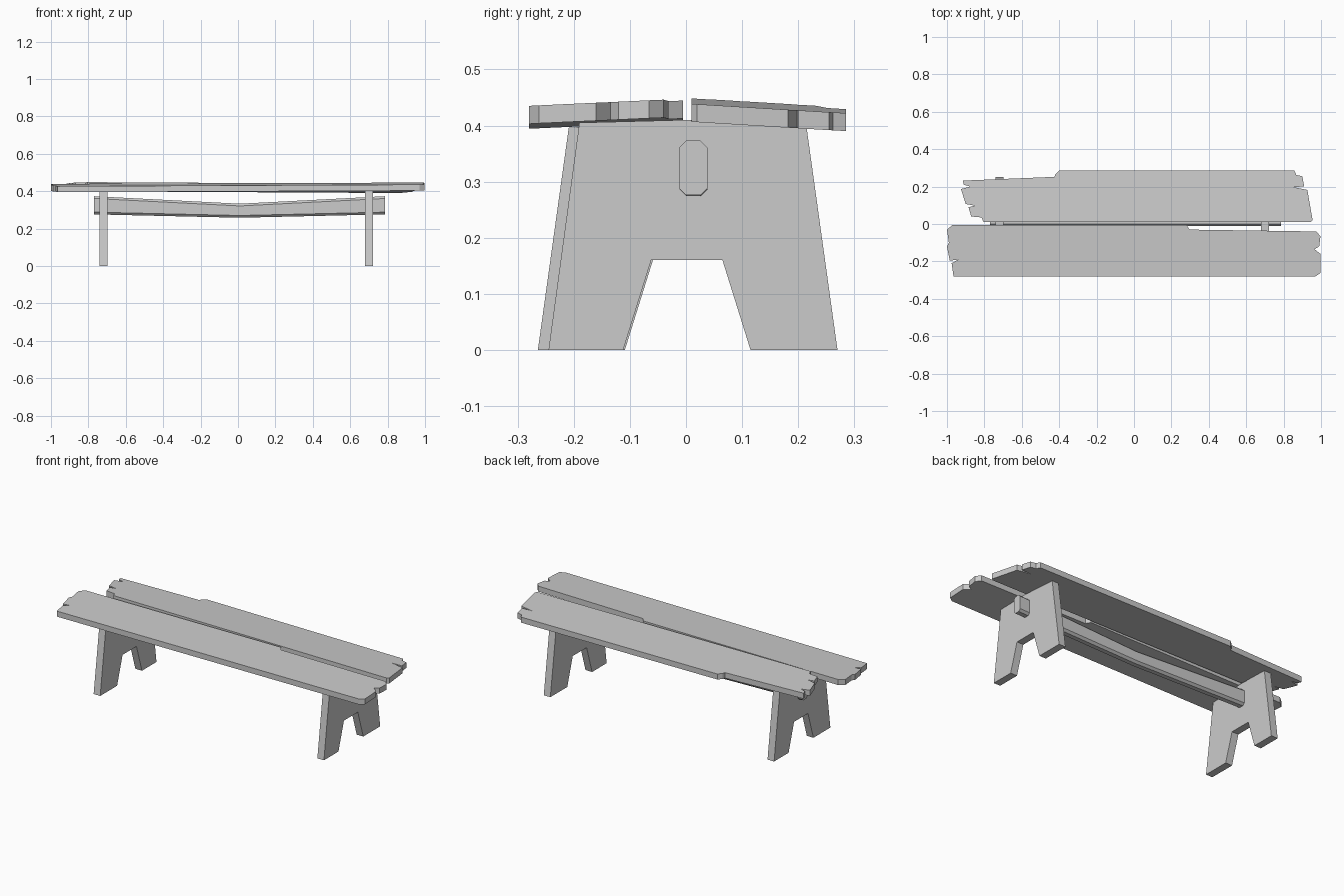
import bpy
import bmesh
from mathutils import Vector

default_cube = bpy.data.objects.get("Cube")
if default_cube:
    bpy.data.objects.remove(default_cube, do_unlink=True)

# Single plain grey material
grey = bpy.data.materials.new("plain_grey")
grey.use_nodes = True
colour = (0.6, 0.6, 0.6, 1.0)
grey.diffuse_color = colour
grey.node_tree.nodes["Principled BSDF"].inputs["Base Color"].default_value = colour


def finish(name, mesh_builder):
    """Turn a bmesh into a named, flat shaded object."""
    bmesh.ops.recalc_face_normals(mesh_builder, faces=mesh_builder.faces)
    mesh = bpy.data.meshes.new(name)
    mesh_builder.to_mesh(mesh)
    mesh_builder.free()
    mesh.materials.append(grey)
    part = bpy.data.objects.new(name, mesh)
    bpy.context.collection.objects.link(part)
    return part


def extrude_outline(name, points, offset):
    """Fill an outline and extrude it into a solid slab."""
    bm = bmesh.new()
    face = bm.faces.new([bm.verts.new(p) for p in points])
    result = bmesh.ops.extrude_face_region(bm, geom=[face])
    moved = [v for v in result["geom"] if isinstance(v, bmesh.types.BMVert)]
    bmesh.ops.translate(bm, verts=moved, vec=Vector(offset))
    return finish(name, bm)


def plank(name, outline, height, slope_x, slope_y, thickness=0.032):
    """Slightly tilted board with a broken outline."""
    top = [(x, y, height + slope_x * x + slope_y * y) for x, y in outline]
    return extrude_outline(name, top, (0, 0, -thickness))


# Seat boards with chipped, split ends
front_outline = [
    (-1, -.03), (-.97, -.005), (.28, -.005), (.297, -.03), (.975, -.04),
    (.997, -.066), (.99, -.12), (.965, -.135), (.997, -.16), (.997, -.262),
    (.97, -.28), (-.965, -.28), (-.975, -.21), (-.94, -.19), (-.985, -.196),
    (-1, -.12), (-.99, -.1),
]
back_outline = [
    (-.915, .232), (-.425, .252), (-.42, .267), (-.4, .285), (.858, .285),
    (.868, .262), (.9, .255), (.91, .2), (.848, .198), (.927, .182),
    (.955, .02), (.943, .01), (-.805, .01), (-.815, .035), (-.87, .04),
    (-.885, .09), (-.85, .098), (-.9, .107), (-.925, .187), (-.875, .2),
    (-.91, .21),
]
plank("front_seat_board", front_outline, 0.4435, 0.0045, 0.046)
plank("back_seat_board", back_outline, 0.4445, -0.0055, -0.062)

# End legs: one profile, turned around for the opposite end
leg_profile = [
    (.27, 0), (.115, 0), (.065, .16), (-.062, .16), (-.112, 0),
    (-.245, 0), (-.19, .405), (0, .41), (.215, .396),
]
for name, x, side, shift in (("left_leg", .68, 1, 0), ("right_leg", -.74, -1, .006)):
    extrude_outline(name, [(x, side * y + shift, z) for y, z in leg_profile], (.042, 0, 0))


# Sagging stretcher beam with chamfered edges
def beam_section(x, low, high, near=-.012, far=.038, cut=.012):
    return [
        (x, near + cut, low), (x, far - cut, low), (x, far, low + cut),
        (x, far, high - cut), (x, far - cut, high), (x, near + cut, high),
        (x, near, high - cut), (x, near, low + cut),
    ]


bm = bmesh.new()
rings = [[bm.verts.new(p) for p in beam_section(*s)]
         for s in ((-.77, .276, .373), (.01, .258, .333), (.785, .276, .373))]
for a, b in zip(rings, rings[1:]):
    for i in range(len(a)):
        j = (i + 1) % len(a)
        bm.faces.new((a[i], a[j], b[j], b[i]))
bm.faces.new(rings[0])
bm.faces.new(rings[-1])
finish("stretcher_beam", bm)
